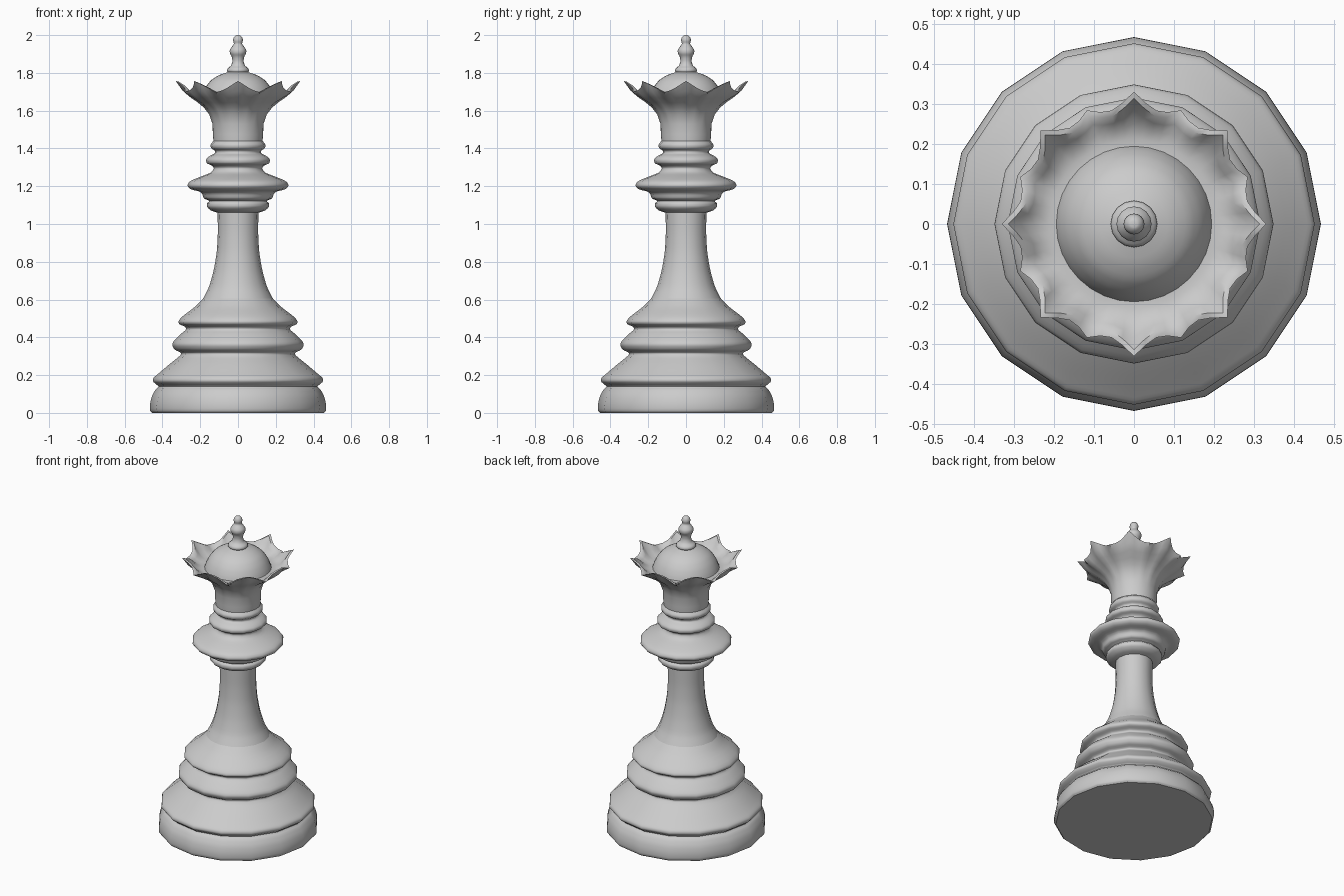
import bpy, math
from mathutils import Vector

if "Cube" in bpy.data.objects:
    bpy.data.objects.remove(bpy.data.objects["Cube"])


def smooth_profile(pts, steps=3):
    """Rounded curve through (radius, height) points without overshoot."""
    p = [Vector(q) for q in pts]
    n = len(p)
    tan = [(p[min(i + 1, n - 1)] - p[max(i - 1, 0)]).normalized() for i in range(n)]
    out = []
    for i in range(n - 1):
        a, b = p[i], p[i + 1]
        d = (b - a).length * 0.8
        for k in range(steps):
            t = k / steps
            out.append(a * (2*t**3 - 3*t**2 + 1) + tan[i] * d * (t**3 - 2*t**2 + t)
                       + b * (3*t**2 - 2*t**3) + tan[i + 1] * d * (t**3 - t**2))
    return [(max(v.x, 0.0), v.y) for v in out] + [tuple(p[-1])]


def lathe(name, rings, segs, shape=None, cap_bottom=False, cap_top=False):
    """Spin rings about z; shape(ring, angle) may vary radius and height."""
    verts, faces = [], []
    for ring in rings:
        for j in range(segs):
            a = 2 * math.pi * j / segs
            r, z = shape(ring, a) if shape else ring
            verts.append((r * math.cos(a), r * math.sin(a), z))
    for i in range(len(rings) - 1):
        for j in range(segs):
            k = (j + 1) % segs
            faces.append((i*segs + j, i*segs + k, (i+1)*segs + k, (i+1)*segs + j))
    if cap_bottom:
        faces.append(tuple(reversed(range(segs))))
    if cap_top:
        faces.append(tuple(range((len(rings)-1)*segs, len(rings)*segs)))
    mesh = bpy.data.meshes.new(name)
    mesh.from_pydata(verts, [], faces)
    obj = bpy.data.objects.new(name, mesh)
    bpy.context.collection.objects.link(obj)
    bpy.ops.object.select_all(action='DESELECT')
    obj.select_set(True)
    bpy.context.view_layer.objects.active = obj
    bpy.ops.object.shade_smooth_by_angle(angle=math.radians(45))
    return obj


# Stepped base with three grooves
base = [(.455, 0), (.465, .012), (.465, .05), (.455, .09), (.435, .125), (.42, .14),
        (.435, .152), (.45, .168), (.447, .185), (.425, .205), (.36, .26), (.305, .305),
        (.303, .318), (.335, .335), (.348, .36), (.34, .38), (.30, .42), (.275, .442),
        (.28, .455), (.31, .47), (.315, .485), (.295, .51), (.23, .56), (.185, .605)]
lathe("base", smooth_profile(base), 16, cap_bottom=True)

# Tapered stem
stem = [(.185, .605), (.155, .665), (.13, .75), (.113, .85), (.107, .95), (.108, 1.06)]
lathe("stem", smooth_profile(stem, 4), 16)

# Stack of collars under the head
collar = [(.108, 1.06), (.14, 1.07), (.163, 1.09), (.163, 1.11), (.153, 1.122), (.18, 1.135),
          (.19, 1.16), (.205, 1.172), (.25, 1.184), (.267, 1.203), (.255, 1.225),
          (.20, 1.25), (.145, 1.272), (.128, 1.295), (.14, 1.31), (.165, 1.322),
          (.168, 1.342), (.15, 1.36), (.123, 1.375), (.123, 1.388), (.142, 1.402),
          (.145, 1.42), (.13, 1.44)]
lathe("collars", smooth_profile(collar), 16)


# Fluted crown with eight points; third value is how strongly a ring is scalloped
def scallop(ring, a):
    r, z, w = ring
    step = math.pi / 4
    u = abs((a + step / 2) % step - step / 2) / (step / 2)
    dr = .035 - .023 * u - .03 * math.sin(math.pi * u)
    return r + w * dr, z + w * w * .06 * (1 - u) ** 1.3


crown = [(.13, 1.44, 0), (.133, 1.475, 0), (.135, 1.53, 0), (.15, 1.58, .08),
         (.175, 1.615, .17), (.205, 1.64, .28), (.24, 1.662, .42), (.27, 1.68, .65),
         (.295, 1.697, 1), (.28, 1.699, .95), (.26, 1.688, .65), (.238, 1.676, .35),
         (.21, 1.67, .1), (.185, 1.672, 0)]
lathe("crown", crown, 64, shape=scallop)

# Dome inside the crown
dome = [(.195, 1.668), (.186, 1.695), (.168, 1.73), (.14, 1.763), (.10, 1.788), (.05, 1.805)]
lathe("dome", smooth_profile(dome), 32)

# Turned finial
finial = [(.045, 1.795), (.058, 1.81), (.055, 1.823), (.038, 1.838), (.03, 1.86), (.033, 1.885),
          (.043, 1.905), (.043, 1.922), (.033, 1.938), (.022, 1.953), (.026, 1.972),
          (.022, 1.988), (.012, 1.998), (.002, 2.0)]
lathe("finial", smooth_profile(finial), 16, cap_top=True)
